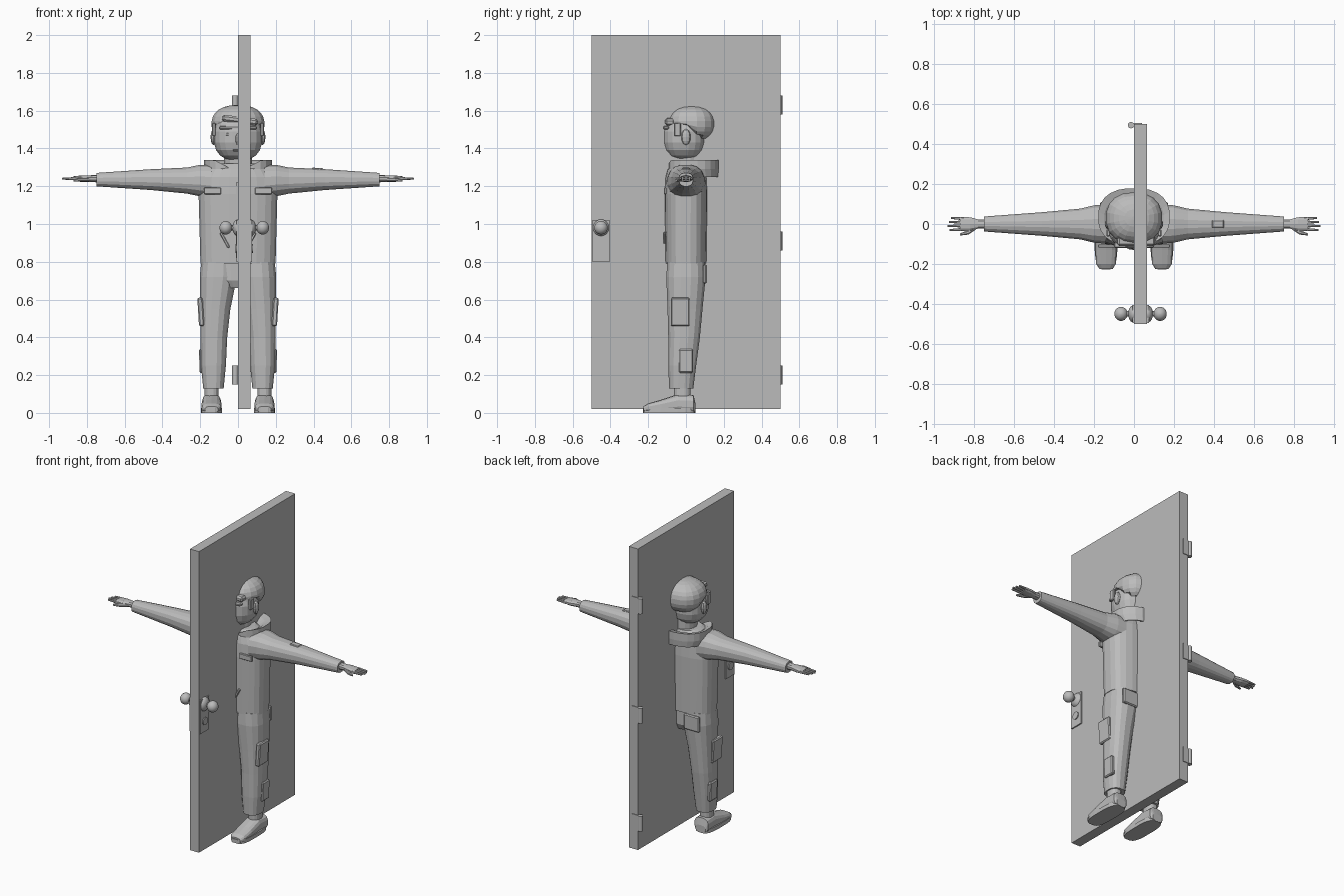
import bpy
import bmesh
import math
from mathutils import Matrix, Vector

old = bpy.data.objects.get("Cube")
if old:
    bpy.data.objects.remove(old, do_unlink=True)

grey = bpy.data.materials.new("plain_grey")
grey.use_nodes = True
tone = (.5, .5, .5, 1)
grey.diffuse_color = tone
grey.node_tree.nodes["Principled BSDF"].inputs["Base Color"].default_value = tone


def finish(name, bm, rounded=False):
    bmesh.ops.recalc_face_normals(bm, faces=bm.faces[:])
    mesh = bpy.data.meshes.new(name)
    bm.to_mesh(mesh)
    bm.free()
    mesh.materials.append(grey)
    obj = bpy.data.objects.new(name, mesh)
    bpy.context.collection.objects.link(obj)
    if rounded:
        bpy.ops.object.select_all(action="DESELECT")
        obj.select_set(True)
        bpy.context.view_layer.objects.active = obj
        bpy.ops.object.shade_smooth_by_angle(angle=math.radians(40))
    return obj


def signed_power(value, exponent):
    return math.copysign(abs(value) ** exponent, value)


def loft(name, rings, axis="z", side=1, sides=16, power=2.4, caps=True, shape=None, rounded=False):
    """Skin rings of (distance, centre_a, centre_b, radius_a, radius_b) along an axis."""
    bm = bmesh.new()
    loops = []
    for distance, centre_a, centre_b, radius_a, radius_b in rings:
        loop = []
        for step in range(sides):
            angle = math.tau * (step + .5) / sides
            a = centre_a + radius_a * signed_power(math.cos(angle), 2 / power)
            b = centre_b + radius_b * signed_power(math.sin(angle), 2 / power)
            order = {"x": (distance, a, b), "y": (a, distance, b), "z": (a, b, distance)}
            point = Vector(order[axis])
            if shape:
                shape(point)
            point.x *= side
            loop.append(bm.verts.new(point))
        loops.append(loop)
    for low, high in zip(loops, loops[1:]):
        for step in range(sides):
            after = (step + 1) % sides
            bm.faces.new((low[step], low[after], high[after], high[step]))
    if caps:
        bm.faces.new(loops[0])
        bm.faces.new(loops[-1])
    return finish(name, bm, rounded)


def egg(name, centre, radii, power=2, bands=10, **options):
    """Rounded solid whose cross-sections and outline share one roundness."""
    x, y, z = centre
    rings = []
    for band in range(bands):
        latitude = math.pi * ((band + .2) / (bands - .6) - .5)
        spread = math.cos(latitude) ** (2 / power)
        height = z + radii[2] * signed_power(math.sin(latitude), 2 / power)
        rings.append((height, x, y, radii[0] * spread, radii[1] * spread))
    return loft(name, rings, power=power, **options)


def box(name, centre, size, bevel=0, tilt=0):
    bm = bmesh.new()
    bmesh.ops.create_cube(bm, size=1)
    bmesh.ops.scale(bm, vec=size, verts=bm.verts)
    if bevel:
        bmesh.ops.bevel(bm, geom=bm.edges[:], offset=bevel, segments=1, affect="EDGES")
    placement = Matrix.Translation(centre) @ Matrix.Rotation(tilt, 4, "Y")
    bmesh.ops.transform(bm, matrix=placement, verts=bm.verts)
    return finish(name, bm)


# Door slab and hinges
door_x, half_door, knob_y, knob_z = .033, .033, -.45, .98
box("door_slab", (door_x, 0, 1.01), (2 * half_door, 1, 1.98))
for label, height in (("bottom", .2), ("middle", .91), ("top", 1.63)):
    barrel = [(height + end * .05, -.015, .495, .016, .016) for end in (-1, 1)]
    loft(label + "_hinge", barrel, power=2, rounded=True)
    box(label + "_hinge_leaf", (.015, .502, height), (.05, .005, .1))

# Knob, rose, lock plate and keyhole on each face of the door
for label, side in (("left", 1), ("right", -1)):
    face = door_x + side * half_door
    box(label + "_lock_plate", (face, knob_y, .91), (.016, .09, .22))
    egg(label + "_knob_rose", (face, knob_y, knob_z), (.03, .045, .045), rounded=True)
    egg(label + "_door_knob", (face + side * .065, knob_y, knob_z), (.034, .036, .036), rounded=True)
    for part, height, radius, length in (("stem", knob_z, .014, .05), ("keyhole", .87, .025, .014)):
        ends = [(face + side * reach, knob_y, height, radius, radius) for reach in (0, length)]
        loft(f"{label}_{part}", ends, "x", power=2, rounded=True)

# Jacket with a hem that overhangs the trousers
loft("jacket", [
    (.79, 0, 0, .2, .11), (1.16, 0, 0, .21, .115), (1.25, 0, 0, .2, .11),
    (1.29, 0, 0, .17, .1), (1.32, 0, .01, .1, .08)], sides=24, power=2.7)
loft("hips", [(.66, 0, 0, .1, .08), (.7, 0, 0, .17, .1), (.8, 0, 0, .19, .1)], sides=20)
box("zip_strip", (0, -.115, 1.02), (.02, .01, .4))


def notch_front(point):
    dip = max(0, -point.y / .12) * max(0, 1 - abs(point.x) / .13)
    point.z -= .075 * dip
    point.y += .03 * dip


# Flared collar, dipping at the front
collar = loft("collar", [
    (1.25, 0, .05, .165, .125), (1.29, 0, .035, .18, .145), (1.34, 0, .035, .18, .145),
    (1.33, 0, .025, .15, .115), (1.3, 0, .015, .11, .09)],
    sides=24, caps=False, shape=notch_front)
collar.modifiers.new("thickness", "SOLIDIFY").thickness = .01


def lift_hairline(point):
    point.z = max(point.z, 1.53 - max(0, point.y))


# Head, with hair lower at the nape than at the forehead
loft("neck", [(height, 0, .01, .075, .075) for height in (1.27, 1.38)], power=2)
egg("head", (0, -.01, 1.46), (.13, .115, .125), power=2.5, sides=20)
egg("hair", (0, .03, 1.53), (.142, .13, .1), power=2.3, bands=14, sides=18, shape=lift_hairline)
egg("nose", (0, -.115, 1.45), (.018, .016, .035), bands=6, sides=8)
box("mouth", (0, -.122, 1.39), (.055, .01, .01), .003)
box("brow", (0, -.105, 1.51), (.2, .03, .02), .006)
box("fringe", (.01, -.085, 1.55), (.19, .05, .035), .01, .13)

for label, side in (("left", 1), ("right", -1)):
    # Side of the face
    egg(label + "_ear", (.13, 0, 1.46), (.016, .025, .042), side=side, bands=7, sides=10)
    egg(label + "_eye", (.05, -.108, 1.475), (.022, .012, .011), side=side, bands=6, sides=10)
    box(label + "_sideburn", (side * .128, -.045, 1.5), (.018, .035, .07), .004)

    # Sleeve
    loft(label + "_sleeve", [
        (.14, 0, 1.225, .1, .09), (.2, 0, 1.23, .095, .085), (.27, 0, 1.23, .078, .07),
        (.46, 0, 1.235, .06, .056), (.75, 0, 1.235, .038, .036)], "x", side)

    # Hand, with fingers spread about its middle
    loft(label + "_hand", [
        (.73, 0, 1.24, .024, .02), (.78, 0, 1.24, .024, .018),
        (.82, 0, 1.24, .035, .018), (.87, 0, 1.24, .037, .013)], "x", side, sides=10)
    for index, name in enumerate(("index", "middle", "ring", "little")):
        offset = index - 1.5
        reach = .935 - .01 * abs(offset + .3)
        loft(f"{label}_{name}_finger", [
            (.85, offset * .018, 1.24, .009, .01),
            (reach, offset * .02, 1.24, .005, .005)], "x", side, sides=8)
    loft(label + "_thumb", [
        (.79, -.015, 1.235, .013, .012), (.83, -.042, 1.235, .012, .011),
        (.87, -.052, 1.23, .006, .006)], "x", side, sides=8)

    # Trouser leg and pockets
    loft(label + "_trouser_leg", [
        (.13, .13, -.025, .055, .065), (.25, .13, -.02, .067, .075), (.4, .128, -.01, .072, .085),
        (.55, .12, -.005, .081, .094), (.72, .104, 0, .1, .106), (.8, .1, 0, .096, .1)],
        side=side)
    box(label + "_thigh_pocket", (side * .197, -.03, .535), (.028, .1, .15), .006, side * .06)
    box(label + "_calf_pocket", (side * .193, 0, .275), (.024, .075, .125), .006, side * .03)
    box(label + "_back_pocket", (side * .115, .1, .735), (.11, .02, .1), .006)
    box(label + "_chest_flap", (side * .135, -.11, 1.175), (.09, .014, .035), .003)
    box(label + "_waist_pocket", (side * .07, -.113, .915), (.014, .012, .09), .003, side * .5)

    # Ankle, sole and shoe, all resting on the ground plane
    foot_x = .14
    loft(label + "_ankle", [(height, foot_x, -.02, .037, .045) for height in (.07, .14)], side=side)
    loft(label + "_sole", [(height, foot_x, -.09, .057, .14) for height in (0, .025)],
         side=side, sides=20, power=3.2)
    shoe = ((.05, .036, .05), (.04, .05, .095), (-.04, .05, .1), (-.13, .054, .07),
            (-.2, .05, .05), (-.225, .034, .035))
    loft(label + "_shoe", [(y, foot_x, tall / 2, wide, tall / 2) for y, wide, tall in shoe],
         "y", side, sides=14, power=2.8)

# Small pocket on top of one sleeve
box("sleeve_pocket", (.42, 0, 1.29), (.06, .04, .014), .004, .06)
